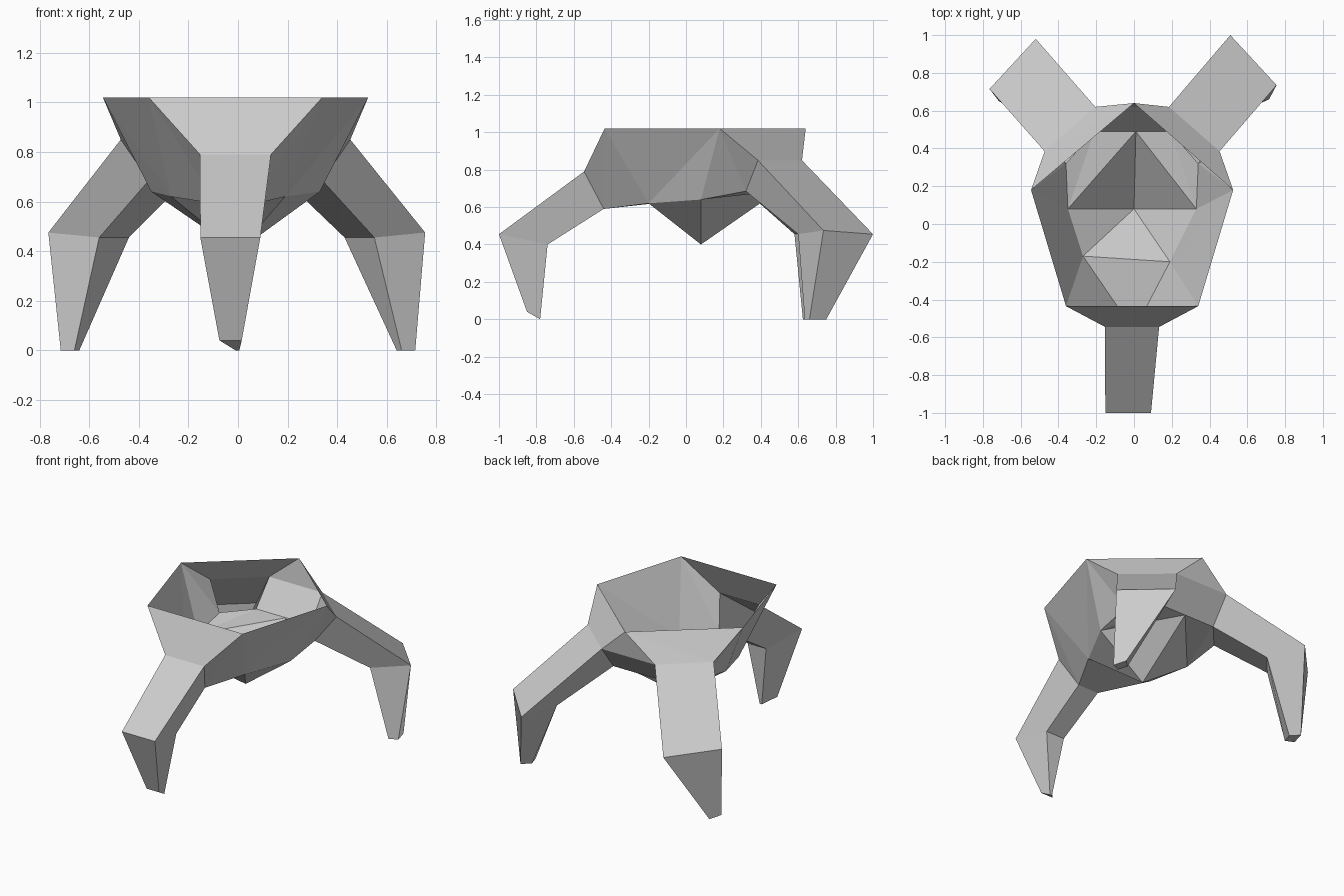
import bpy
import bmesh
from mathutils import Vector

cube = bpy.data.objects.get("Cube")
if cube:
    bpy.data.objects.remove(cube, do_unlink=True)

# One plain grey for every part
GREY = (0.6, 0.6, 0.6, 1.0)
grey = bpy.data.materials.new("plain_grey")
grey.use_nodes = True
grey.diffuse_color = GREY
grey.node_tree.nodes["Principled BSDF"].inputs["Base Color"].default_value = GREY


def finish(name, bm):
    """Turn a bmesh into a flat shaded object."""
    bmesh.ops.recalc_face_normals(bm, faces=bm.faces)
    mesh = bpy.data.meshes.new(name)
    bm.to_mesh(mesh)
    bm.free()
    mesh.materials.append(grey)
    obj = bpy.data.objects.new(name, mesh)
    bpy.context.collection.objects.link(obj)
    return obj


def make_leg(name, hip, knee, foot):
    """Loft a four sided hollow leg from hip to knee to foot, closed at the foot."""
    bm = bmesh.new()
    rings = [[bm.verts.new(p) for p in ring] for ring in (hip, knee, foot)]
    for upper, lower in zip(rings, rings[1:]):
        for i in range(len(upper)):
            j = (i + 1) % len(upper)
            bm.faces.new((upper[i], upper[j], lower[j], lower[i]))
    bm.faces.new(rings[-1])
    return finish(name, bm)


def flip(points, shift=(0, 0, 0)):
    """Mirror points across the middle, with an optional small shift."""
    return [Vector((-x, y, z)) + Vector(shift) for x, y, z in points]


# Corner points of the bowl: one half, then the points on the middle line
half = {
    "rim_front": (0.35, -0.435, 1.02),
    "rim_side": (0.535, 0.18, 1.02),
    "neck_top": (0.143, -0.545, 0.79),
    "neck_low": (0.075, -0.44, 0.59),
    "floor_front": (0.21, -0.19, 0.62),
    "floor_side": (0.34, 0.08, 0.64),
    "hip_low": (0.35, 0.32, 0.685),
    "hip_side": (0.463, 0.385, 0.85),
    "hip_back": (0.195, 0.62, 0.85),
    "hip_inner": (0.2, 0.49, 0.685),
}
middle = {
    "rim_back": (0, 0.64, 1.02),
    "keel_tip": (0, 0.08, 0.4),
    "keel_back": (0.01, 0.49, 0.685),
}
LEAN = Vector((-0.01, 0, 0))
left = {k: Vector(p) + LEAN for k, p in half.items()}
right = {k: flip([p], LEAN)[0] for k, p in half.items()}
left["floor_front"] += Vector((-0.01, -0.01, 0))
right["floor_front"] += Vector((-0.05, 0.02, 0))

# Faces of one half of the bowl
half_faces = [
    "rim_front neck_top neck_low",
    "rim_front neck_low floor_front",
    "rim_front floor_front rim_side",
    "rim_side floor_front floor_side",
    "rim_side floor_side hip_low",
    "rim_side hip_low hip_side",
    "rim_side hip_side rim_back",
    "rim_back hip_side hip_back",
    "floor_side hip_inner hip_low",
    "floor_side keel_back hip_inner",
    "keel_tip keel_back floor_side",
    "keel_tip floor_side floor_front",
]

# Bowl: open on top, with openings where the legs join
bm = bmesh.new()
centre = {k: bm.verts.new(p) for k, p in middle.items()}
sides = []
for points in (left, right):
    corners = {k: bm.verts.new(p) for k, p in points.items()}
    corners.update(centre)
    for face in half_faces:
        bm.faces.new([corners[k] for k in face.split()])
    sides.append(corners)
a, b = sides
bm.faces.new((a["rim_front"], b["rim_front"], b["neck_top"], a["neck_top"]))
bm.faces.new((a["floor_front"], b["floor_front"], b["neck_low"], a["neck_low"]))
bm.faces.new((a["floor_front"], b["floor_front"], a["keel_tip"]))
bm.faces.new((a["rim_back"], a["hip_back"], b["hip_back"]))
bm.faces.new((a["hip_back"], b["hip_back"], b["hip_inner"], a["keel_back"], a["hip_inner"]))
finish("bowl", bm)

# Back legs: the same leg on both sides, the right one slightly shifted
hip_names = ("hip_side", "hip_back", "hip_inner", "hip_low")
back_knee = [(0.755, 0.735, 0.475), (0.51, 1.0, 0.455), (0.43, 0.74, 0.455), (0.55, 0.6, 0.455)]
back_foot = [(0.715, 0.66, 0), (0.69, 0.75, 0), (0.64, 0.7, 0), (0.66, 0.635, 0)]
make_leg("back_left_leg", [left[k] for k in hip_names], back_knee, back_foot)
make_leg("back_right_leg", [right[k] for k in hip_names],
         flip(back_knee, (-0.01, -0.02, 0)), flip(back_foot, (0, -0.01, 0)))

# Front leg: tapers to a small wedge shaped foot
front_hip = [left["neck_top"], right["neck_top"], right["neck_low"], left["neck_low"]]
front_knee = [(0.09, -1, 0.455), (-0.152, -1, 0.455), (-0.07, -0.74, 0.4), (0.065, -0.74, 0.4)]
front_foot = [(0.015, -0.85, 0.04), (-0.075, -0.85, 0.04), (-0.01, -0.78, 0), (0.005, -0.78, 0)]
make_leg("front_leg", front_hip, front_knee, front_foot)
